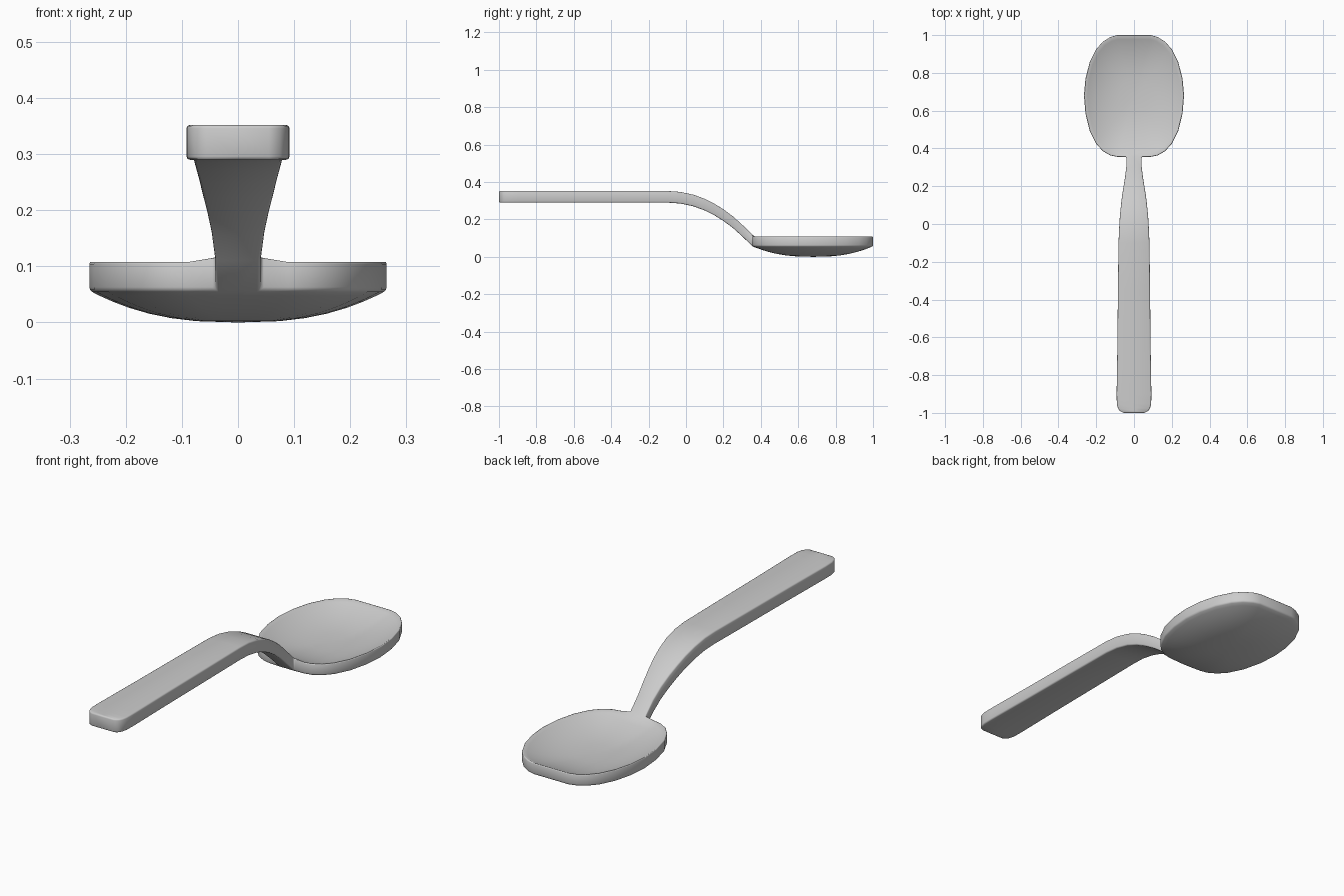
import bpy, bmesh

if "Cube" in bpy.data.objects:
    bpy.data.objects.remove(bpy.data.objects["Cube"])

# Half outline of the bowl (x, y), tip to neck, then mirrored into a loop
half = [(0, 1.0), (.09, 1.0), (.125, .99), (.165, .965), (.20, .925), (.235, .855),
        (.257, .77), (.265, .68), (.257, .585), (.235, .495), (.20, .425), (.165, .386),
        (.125, .363), (.09, .356), (.04, .355), (0, .355)]
loop = half + [(-x, y) for x, y in half[-2:0:-1]]
n = len(loop)
cy = .68

bm = bmesh.new()

# Bowl underside: rings shrinking to the centre, deepest in the middle
rings = []
for t in (1, .93, .84, .73, .6, .45, .28):
    rings.append([bm.verts.new((x * t, cy + (y - cy) * t, .057 * t ** 2.5)) for x, y in loop])
for a, b in zip(rings, rings[1:]):
    for i in range(n):
        j = (i + 1) % n
        bm.faces.new((a[i], a[j], b[j], b[i]))
centre = bm.verts.new((0, cy, 0))
for i in range(n):
    bm.faces.new((rings[-1][i], rings[-1][(i + 1) % n], centre))

# Handle underside: stations (y, half width, z) sharing the bowl's neck edge
stations = [(.30, .041, .11), (.25, .047, .155), (.20, .055, .192), (.15, .063, .223),
            (.10, .069, .248), (.04, .075, .270), (-.03, .079, .285), (-.10, .082, .29),
            (-.35, .085, .29), (-.65, .088, .29), (-.90, .092, .29), (-.95, .091, .29),
            (-.975, .085, .29), (-.99, .075, .29), (-1.0, .055, .29)]
k = len(half) - 1
prev = [rings[0][k + 1], rings[0][k], rings[0][k - 1]]
for y, w, z in stations:
    row = [bm.verts.new((x, y, z)) for x in (-w, 0, w)]
    for i in range(2):
        bm.faces.new((prev[i], prev[i + 1], row[i + 1], row[i]))
    prev = row

# Thicken the whole sheet straight upwards, slightly more along the handle
res = bmesh.ops.extrude_face_region(bm, geom=bm.faces[:], use_keep_orig=True)
for v in res["geom"]:
    if isinstance(v, bmesh.types.BMVert):
        v.co.z += .062 if v.co.y < .3555 and abs(v.co.x) < .1 else .053
bmesh.ops.recalc_face_normals(bm, faces=bm.faces[:])

mesh = bpy.data.meshes.new("spoon")
bm.to_mesh(mesh)
bm.free()
spoon = bpy.data.objects.new("spoon", mesh)
bpy.context.collection.objects.link(spoon)

# Softened rim and smooth shading
bevel = spoon.modifiers.new("soft_rim", "BEVEL")
bevel.width = .006
bevel.segments = 2
bevel.limit_method = "ANGLE"
bevel.angle_limit = .8
for p in mesh.polygons:
    p.use_smooth = True
